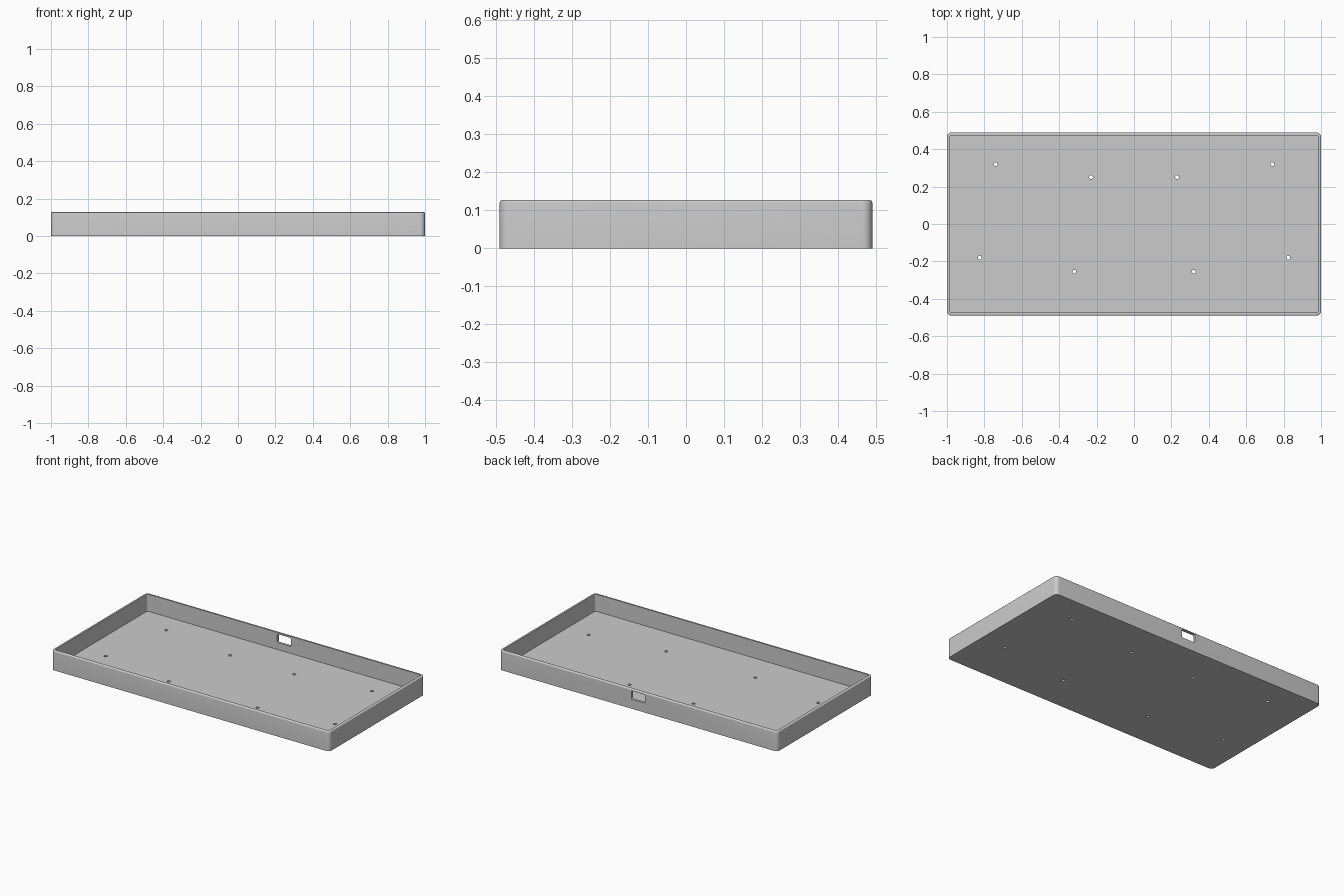
import bpy, bmesh, math

if "Cube" in bpy.data.objects:
    bpy.data.objects.remove(bpy.data.objects["Cube"])

L, W, H = 2.0, 0.98, 0.127      # outer size
T, FLOOR = 0.016, 0.016         # wall and floor thickness
R, RIM = 0.025, 0.007           # corner and rim rounding

grey = bpy.data.materials.new("light_grey")
grey.diffuse_color = (0.6, 0.6, 0.6, 1)
grey.use_nodes = True
grey.node_tree.nodes["Principled BSDF"].inputs["Base Color"].default_value = grey.diffuse_color


def ring(bm, inset, z, seg=8):
    """Rounded rectangle of vertices, inset from the outer outline."""
    r = max(R - inset, 0.003)
    cx, cy = L / 2 - inset - r, W / 2 - inset - r
    out = []
    for k, (sx, sy) in enumerate([(1, 1), (-1, 1), (-1, -1), (1, -1)]):
        for i in range(seg + 1):
            a = (k + i / seg) * math.pi / 2
            out.append(bm.verts.new((sx * cx + r * math.cos(a), sy * cy + r * math.sin(a), z)))
    return out


def finish(bm, name):
    bmesh.ops.recalc_face_normals(bm, faces=bm.faces)
    me = bpy.data.meshes.new(name)
    bm.to_mesh(me)
    bm.free()
    me.materials.append(grey)
    ob = bpy.data.objects.new(name, me)
    bpy.context.collection.objects.link(ob)
    return ob


# Tray shell: outer wall, rounded rim, inner wall, floor
profile = [(0, 0)]
for i in range(6):
    a = i / 5 * math.pi / 2
    profile.append((RIM * (1 - math.cos(a)), H - RIM + RIM * math.sin(a)))
profile += [(T, H), (T, FLOOR)]
bm = bmesh.new()
rings = [ring(bm, i, z) for i, z in profile]
for a, b in zip(rings, rings[1:]):
    n = len(a)
    for i in range(n):
        bm.faces.new((a[i], a[(i + 1) % n], b[(i + 1) % n], b[i]))
bm.faces.new(rings[0])
bm.faces.new(rings[-1])
tray = finish(bm, "tray")

# Cutters: screw holes in the floor, mirrored left and right
bm = bmesh.new()
for x, y in [(0.74, 0.32), (0.23, 0.25), (0.825, -0.18), (0.32, -0.255)]:
    for s in (-1, 1):
        g = bmesh.ops.create_cone(bm, cap_ends=True, segments=24, radius1=0.01, radius2=0.01, depth=0.1)
        bmesh.ops.translate(bm, verts=g["verts"], vec=(s * x, y, 0))
# Cable port in the back wall, with rounded corners
port_w, port_h, port_z, pr = 0.10, 0.055, 0.089, 0.008
loops = []
for y in (W / 2 - 0.05, W / 2 + 0.05):
    loop = []
    for k, (sx, sz) in enumerate([(1, 1), (-1, 1), (-1, -1), (1, -1)]):
        for i in range(5):
            a = (k + i / 4) * math.pi / 2
            loop.append(bm.verts.new((sx * (port_w / 2 - pr) + pr * math.cos(a), y,
                                      port_z + sz * (port_h / 2 - pr) + pr * math.sin(a))))
    loops.append(loop)
    bm.faces.new(loop)
n = len(loops[0])
for i in range(n):
    j = (i + 1) % n
    bm.faces.new((loops[0][i], loops[0][j], loops[1][j], loops[1][i]))
cutter = finish(bm, "hole_cutter")

mod = tray.modifiers.new("holes", "BOOLEAN")
mod.object = cutter
mod.solver = "EXACT"
bpy.context.view_layer.objects.active = tray
tray.select_set(True)
bpy.ops.object.modifier_apply(modifier=mod.name)
bpy.data.objects.remove(cutter)
bpy.ops.object.shade_smooth_by_angle(angle=math.radians(35))
